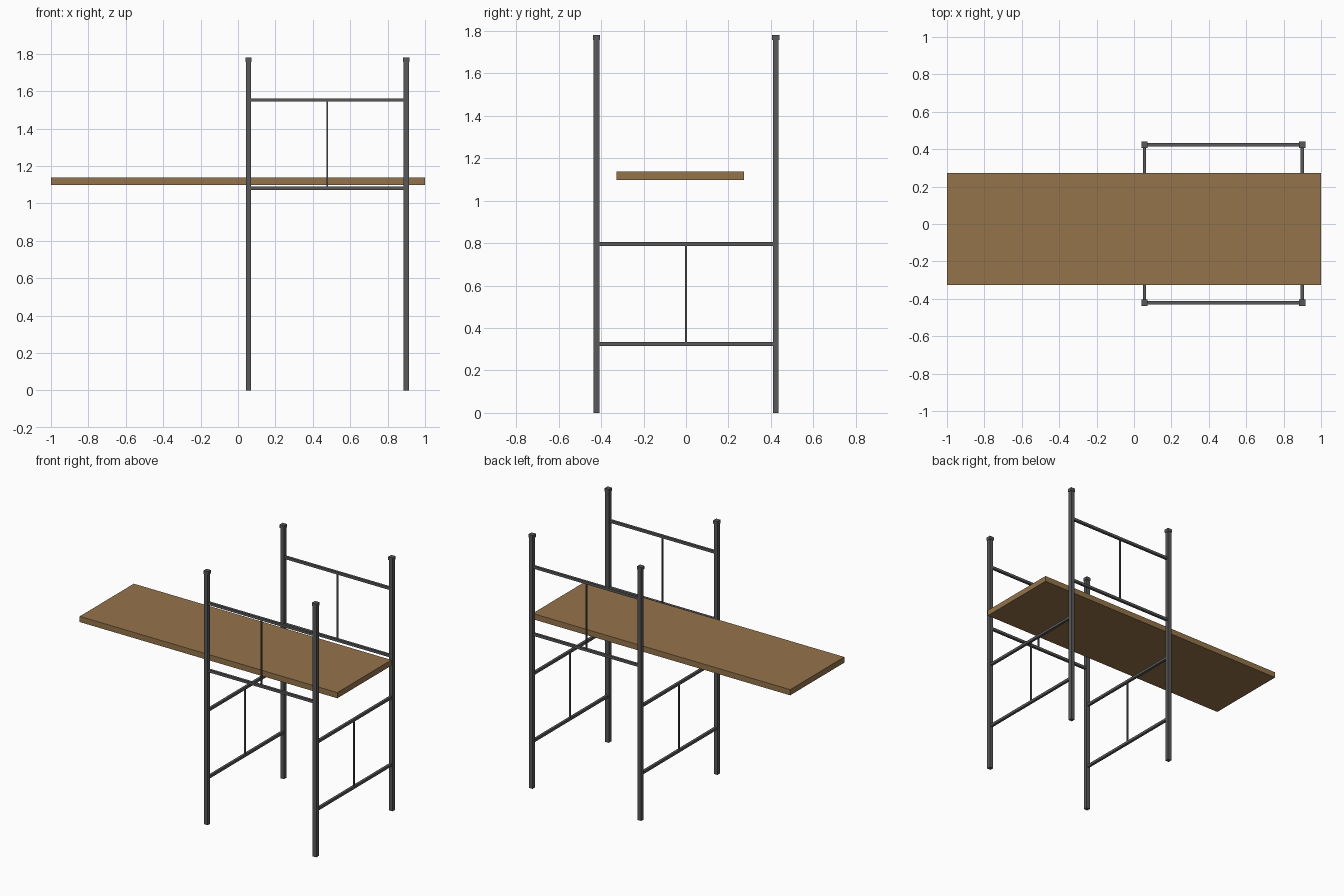
import bpy, bmesh
from mathutils import Matrix, Vector

if "Cube" in bpy.data.objects:
    bpy.data.objects.remove(bpy.data.objects["Cube"])


def material(name, rgb):
    m = bpy.data.materials.new(name)
    m.diffuse_color = (*rgb, 1.0)
    m.use_nodes = True
    m.node_tree.nodes["Principled BSDF"].inputs["Base Color"].default_value = m.diffuse_color
    return m


steel = material("dark grey steel", (0.098, 0.098, 0.098))
wood = material("brown wood", (0.30, 0.174, 0.071))


def box(name, lo, hi, mat):
    lo, hi = Vector(lo), Vector(hi)
    me = bpy.data.meshes.new(name)
    bm = bmesh.new()
    bmesh.ops.create_cube(bm, size=1.0, matrix=Matrix.Translation((lo + hi) / 2)
                          @ Matrix.Diagonal((*(hi - lo), 1.0)))
    bm.to_mesh(me)
    bm.free()
    me.materials.append(mat)
    ob = bpy.data.objects.new(name, me)
    bpy.context.collection.objects.link(ob)
    return ob


def upright(name, x, y, z0, z1, w):
    box(name, (x - w / 2, y - w / 2, z0), (x + w / 2, y + w / 2, z1), steel)


X = (0.056, 0.899)          # post centres
Y = (-0.422, 0.423)
POST, CAP, RAIL, ROD = 0.028, 0.034, 0.018, 0.009
R = RAIL / 2
xm = sum(X) / 2

# corner posts with caps
for x in X:
    for y in Y:
        upright("post", x, y, 0, 1.757, POST)
        upright("post_cap", x, y, 1.757, 1.78, CAP)

# upper rails and rod on the front and back
for y in Y:
    for z in (1.081, 1.553):
        box("long_rail", (X[0], y - R, z - R), (X[1], y + R, z + R), steel)
    upright("long_side_rod", xm, y, 1.081, 1.553, ROD)

# lower rails and rod on both ends
for x in X:
    for z in (0.324, 0.796):
        box("end_rail", (x - R, Y[0], z - R), (x + R, Y[1], z + R), steel)
    upright("end_rod", x, 0, 0.324, 0.796, ROD)

# wooden plank
box("plank", (-1, -0.327, 1.098), (1, 0.273, 1.138), wood)
